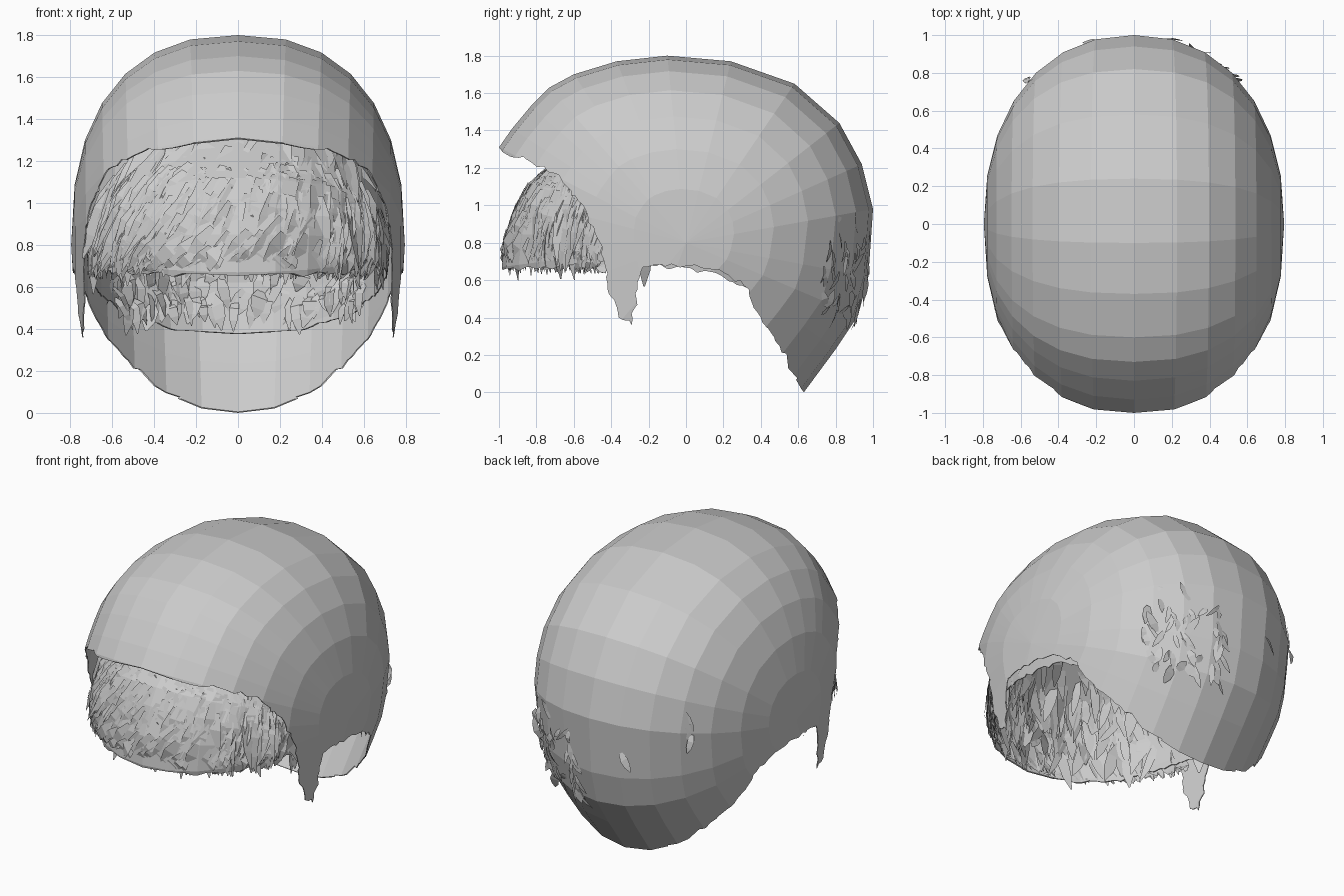
import bpy, bmesh, math, random
from mathutils import Vector

random.seed(7)
cube = bpy.data.objects.get("Cube")
if cube:
    bpy.data.objects.remove(cube, do_unlink=True)

grey = bpy.data.materials.new("hair_grey")
grey.use_nodes = True
COLOUR = (0.6, 0.6, 0.6, 1)
grey.diffuse_color = COLOUR
grey.node_tree.nodes["Principled BSDF"].inputs["Base Color"].default_value = COLOUR

CENTRE = Vector((0, 0, 0.8))
COLUMNS = 14

# Side outlines (y, z), running clockwise from the front
CAP = [(-1.1, .8), (-1.07, 1.08), (-1, 1.31), (-.93, 1.41), (-.83, 1.53), (-.73, 1.63),
       (-.6, 1.7), (-.37, 1.77), (-.1, 1.8), (.24, 1.77), (.58, 1.65), (.82, 1.44),
       (.94, 1.22), (1, .98), (.975, .62), (.92, .41), (.8, .23), (.63, 0), (.2, -.4),
       (-.6, -.75), (-1, -.4), (-1.1, .4)]
INNER = [(-.985, .67), (-.965, .85), (-.9, 1.02), (-.84, 1.12), (-.75, 1.2), (-.5, 1.42),
         (0, 1.6), (.5, 1.52), (.8, 1.24), (.94, .95), (.93, .62), (.86, .38), (.6, .05),
         (0, -.2), (-.6, 0), (-.92, .4)]
# Lower edges (y, z), from front to back
CAP_HEM = [(-1, 1.31), (-.92, 1.255), (-.87, 1.26), (-.7, 1.17), (-.55, 1.0), (-.46, .8),
           (-.42, .58), (-.36, .4), (-.29, .36), (-.23, .67), (.05, .68), (.2, .64),
           (.31, .57), (.5, .25), (.63, 0)]
INNER_HEM = [(-1.1, .65), (-.8, .66), (-.5, .695), (-.2, .68), (.1, .65), (.25, .59),
             (.6, .46), (1, .32)]


def surface(outline, half, t, phi, scale=1):
    """Point on a rounded body whose poles lie on the x axis; squarer at the top."""
    i = int(t) % len(outline)
    a, b = Vector(outline[i]), Vector(outline[(i + 1) % len(outline)])
    p = a.lerp(b, t - int(t))
    rise = Vector((p.x, p.y - CENTRE.z)).normalized().y
    bulge = 2 / (2.17 + .24 * rise)
    s, c = math.sin(phi), max(math.cos(phi), 0)
    r = c ** bulge * scale
    x = half * scale * math.copysign(abs(s) ** bulge, s)
    return Vector((x, p.x * r, CENTRE.z + (p.y - CENTRE.z) * r))


def make_object(name, bm):
    mesh = bpy.data.meshes.new(name)
    bm.to_mesh(mesh)
    bm.free()
    mesh.materials.append(grey)
    ob = bpy.data.objects.new(name, mesh)
    bpy.context.collection.objects.link(ob)
    return ob


def add_body(bm, outline, half, scale, inward):
    n = len(outline)
    rows = [[bm.verts.new(surface(outline, half, i, math.pi * (k / COLUMNS - .5), scale))
             for i in range(n)] for k in range(COLUMNS + 1)]
    faces = [bm.faces.new((rows[k][i], rows[k][(i + 1) % n],
                           rows[k + 1][(i + 1) % n], rows[k + 1][i]))
             for k in range(COLUMNS) for i in range(n)]
    bmesh.ops.recalc_face_normals(bm, faces=faces)
    if inward:
        bmesh.ops.reverse_faces(bm, faces=faces)
    bmesh.ops.remove_doubles(bm, verts=rows[0] + rows[-1], dist=1e-4)


def ragged(points, amount):
    """Break an edge line into short uneven steps."""
    out = []
    for a, b in zip(points, points[1:]):
        a, b = Vector(a), Vector(b)
        steps = max(1, round((b - a).length / .03))
        out.append(a)
        for j in range(1, steps):
            shift = Vector((random.uniform(-1, 1), random.uniform(-1, 1))) * amount
            out.append(a.lerp(b, j / steps) + shift)
    return out + [Vector(points[-1])]


def hair_shell(name, outline, half, hem, thickness, rough):
    """Hollow body trimmed along its hem, seen from the side."""
    bm = bmesh.new()
    add_body(bm, outline, half, 1, False)
    add_body(bm, outline, half, 1 - thickness, True)
    shell = make_object(name, bm)

    bm = bmesh.new()
    first, last = hem[0], hem[-1]
    loop = ragged(hem, rough) + [Vector((1.5, last[1] - .02)), Vector((1.5, 2.2)),
                                 Vector((-1.5, 2.2)), Vector((-1.5, first[1] + .02))]
    face = bm.faces.new([bm.verts.new((-1.5, p.x, p.y)) for p in loop])
    new = bmesh.ops.extrude_face_region(bm, geom=[face])["geom"]
    bmesh.ops.translate(bm, vec=(3, 0, 0),
                        verts=[v for v in new if isinstance(v, bmesh.types.BMVert)])
    bmesh.ops.recalc_face_normals(bm, faces=bm.faces)
    cutter = make_object(name + "_cutter", bm)
    cutter.hide_render = True

    mod = shell.modifiers.new("trim", "BOOLEAN")
    mod.operation, mod.solver, mod.object = "INTERSECT", "EXACT", cutter
    bpy.context.view_layer.update()
    graph = bpy.context.evaluated_depsgraph_get()
    trimmed = bpy.data.meshes.new_from_object(shell.evaluated_get(graph))
    shell.modifiers.clear()
    shell.data = trimmed
    bpy.data.objects.remove(cutter, do_unlink=True)


def add_lock(bm, p, heading, length, width, lift, curl):
    """One curved, tapering lock lying on the surface."""
    n = (p - CENTRE).normalized()
    d = (heading - n * heading.dot(n)).normalized()
    side = n.cross(d)
    roll = n * random.uniform(-.4, .4)
    sway = random.uniform(-.2, .2) * length
    rows = []
    for f, w, h in ((0, .5, lift * .2), (.35, 1, lift), (.7, .8, lift * .9 + curl * .4),
                    (1, .1, lift * .6 + curl)):
        q = p + d * length * f + n * h + side * sway * f * f
        edge = (side + roll) * width / 2 * w
        rows.append((bm.verts.new(q - edge), bm.verts.new(q + edge)))
    for (a, b), (c, e) in zip(rows, rows[1:]):
        bm.faces.new((a, b, e, c))


def scatter(name, outline, half, count, accept, style):
    bm = bmesh.new()
    made = 0
    for _ in range(60000):
        p = surface(outline, half, random.uniform(0, len(outline)), random.uniform(-1.5, 1.5))
        if accept(p):
            add_lock(bm, p, *style(p))
            made += 1
        if made == count:
            break
    make_object(name, bm)


def fringe_style(p):
    # Locks sweep sideways from the crown and turn level near the hem
    level = max(0, 1 - (p.z - .66) / .35)
    sweep = Vector((-.35 + .7 * p.x - .9 * level + random.uniform(-.25, .25), -.3, -1))
    length = min(random.uniform(.2, .38), (p.z - .655) * (1 + level * .3))
    return sweep, length, random.uniform(.04, .085), random.uniform(.002, .018), -.035


def lining_style(p):
    sweep = Vector((random.uniform(-.5, .5), random.uniform(-.3, .3), -1))
    length = min(random.uniform(.12, .28), p.z - .52)
    return sweep, length, random.uniform(.04, .09), -random.uniform(.012, .035), -.02


def nape_style(p):
    sweep = Vector((random.uniform(-.5, .5), 0, -1))
    return sweep, random.uniform(.1, .2), random.uniform(.03, .08), -random.uniform(.02, .05), 0


def tuft_style(p):
    sweep = Vector((random.uniform(-.8, .8), 0, random.choice((-1, -1, 1))))
    return (sweep, random.uniform(.06, .14), random.uniform(.02, .06),
            random.uniform(.002, .014), random.uniform(-.02, .022))


# Smooth outer cap and the ragged layer beneath it
hair_shell("outer_hair_cap", CAP, .795, CAP_HEM, .006, .013)
hair_shell("inner_hair_layer", INNER, .725, INNER_HEM, .008, .014)

# Overlapping locks of the fringe, the lining and the nape
scatter("fringe_locks", INNER, .725, 460,
        lambda p: p.y < -.42 and .74 < p.z < 1.38, fringe_style)
scatter("lining_locks", INNER, .725, 240,
        lambda p: (p.y < -.2 or p.y > .4) and .82 < p.z < 1.3, lining_style)
scatter("nape_locks", INNER, .725, 110,
        lambda p: p.y > .48 and .52 < p.z < .75, nape_style)

# Loose tufts breaking through the back of the cap
scatter("back_tufts", CAP, .795, 46,
        lambda p: .12 < p.x < .6 and p.y > .72 and .4 < p.z < .93, tuft_style)
scatter("stray_tufts", CAP, .795, 4,
        lambda p: -.7 < p.x < -.15 and .5 < p.y < .97 and .7 < p.z < .95, tuft_style)
